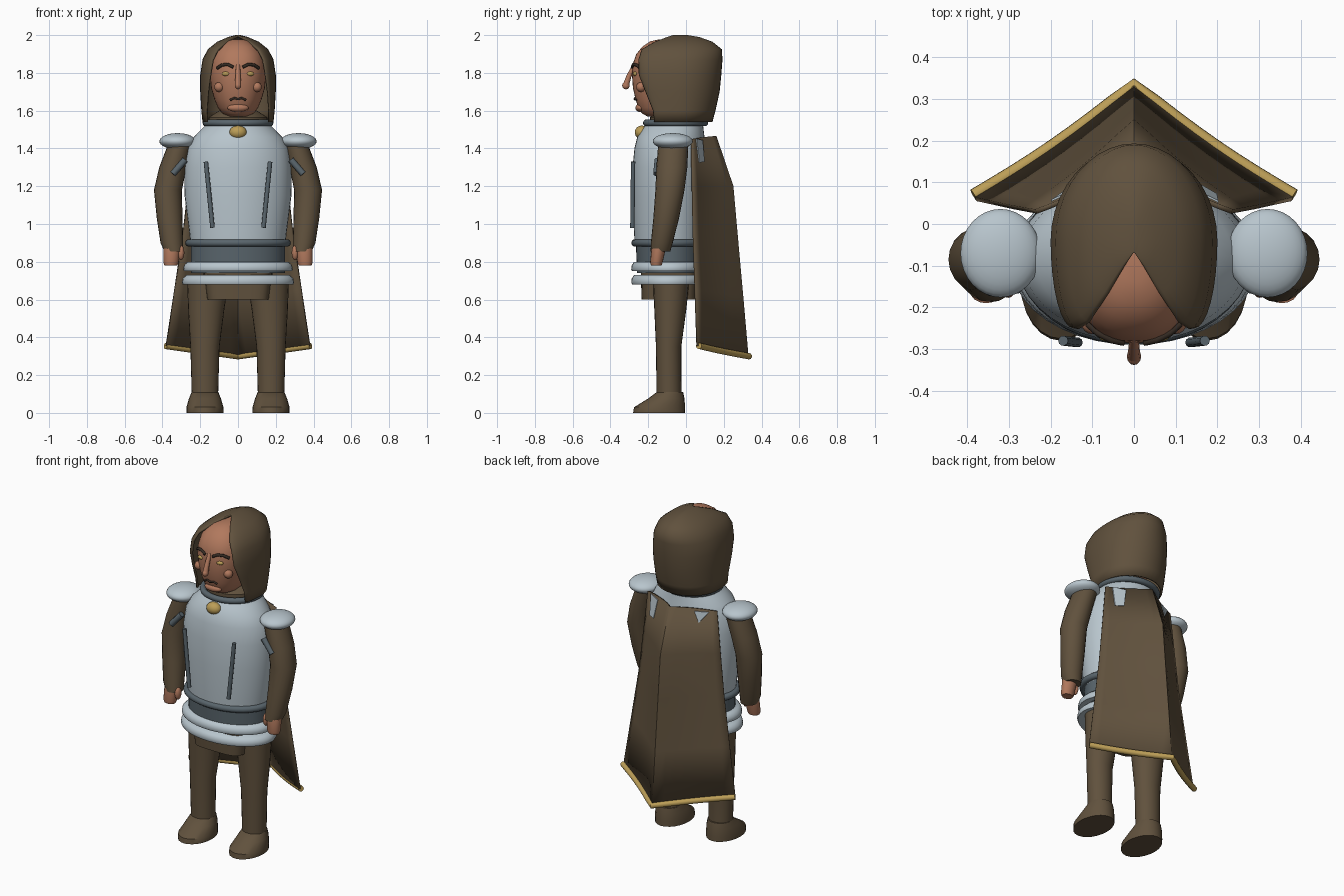
import bpy, bmesh, math
from mathutils import Vector

if "Cube" in bpy.data.objects:
    bpy.data.objects.remove(bpy.data.objects["Cube"])


def mat(name, c):
    m = bpy.data.materials.new(name)
    m.diffuse_color = (*c, 1)
    m.use_nodes = True
    m.node_tree.nodes["Principled BSDF"].inputs["Base Color"].default_value = m.diffuse_color
    return m


BROWN = mat("brown_cloth", (0.118, 0.083, 0.047))
SKIN = mat("skin", (0.44, 0.19, 0.11))
SILVER = mat("silver", (0.48, 0.56, 0.61))
STEEL = mat("dark_steel", (0.10, 0.13, 0.15))
GOLD = mat("gold", (0.5, 0.34, 0.095))
DARK = mat("dark_hair", (0.035, 0.024, 0.017))


def finish(name, bm, m, angle=40):
    bmesh.ops.recalc_face_normals(bm, faces=bm.faces)
    me = bpy.data.meshes.new(name)
    bm.to_mesh(me)
    bm.free()
    me.materials.append(m)
    ob = bpy.data.objects.new(name, me)
    bpy.context.collection.objects.link(ob)
    bpy.ops.object.select_all(action='DESELECT')
    ob.select_set(True)
    bpy.context.view_layer.objects.active = ob
    bpy.ops.object.shade_smooth_by_angle(angle=math.radians(angle))
    return ob


def skin_rows(bm, rows, closed):
    """Bridge rows of points with quads."""
    vs = [[bm.verts.new(p) for p in r] for r in rows]
    n = len(rows[0])
    for a, b in zip(vs, vs[1:]):
        for i in range(n if closed else n - 1):
            j = (i + 1) % n
            bm.faces.new((a[i], a[j], b[j], b[i]))
    return vs


def loft(name, rings, m, n=32, angle=40, p=2.0):
    """Closed body from horizontal superellipses (cx, cy, z, rx, ry)."""
    def rnd(v):
        return math.copysign(abs(v) ** (2 / p), v)
    bm = bmesh.new()
    angs = [2 * math.pi * i / n for i in range(n)]
    rows = [[(cx + rx * rnd(math.cos(a)), cy + ry * rnd(math.sin(a)), z) for a in angs]
            for cx, cy, z, rx, ry in rings]
    vs = skin_rows(bm, rows, True)
    bm.faces.new(vs[0])
    bm.faces.new(vs[-1])
    return finish(name, bm, m, angle)


def ball(name, loc, size, m, seg=24):
    bm = bmesh.new()
    bmesh.ops.create_uvsphere(bm, u_segments=seg, v_segments=seg // 2, radius=1)
    for v in bm.verts:
        v.co = Vector([v.co[k] * size[k] + loc[k] for k in range(3)])
    return finish(name, bm, m, 60)


def tube(name, pts, r, m, n=10):
    """Round rod following a path of points."""
    pts = [Vector(p) for p in pts]
    rs = r if isinstance(r, (list, tuple)) else [r] * len(pts)
    bm = bmesh.new()
    rows = []
    for k, p in enumerate(pts):
        d = (pts[min(k + 1, len(pts) - 1)] - pts[max(k - 1, 0)]).normalized()
        u = d.cross(Vector((0, 1, 0.01))).normalized()
        w = d.cross(u)
        rows.append([p + rs[k] * (u * math.cos(2 * math.pi * i / n) + w * math.sin(2 * math.pi * i / n))
                     for i in range(n)])
    vs = skin_rows(bm, rows, True)
    bm.faces.new(vs[0])
    bm.faces.new(vs[-1])
    return finish(name, bm, m)


def band(name, cy, z, rx, ry, r, m):
    """Elliptical ring with a round section."""
    bm = bmesh.new()
    rows = []
    for i in range(41):
        a = 2 * math.pi * i / 40
        rows.append([((rx + r * math.cos(t)) * math.cos(a), cy + (ry + r * math.cos(t)) * math.sin(a),
                      z + r * math.sin(t)) for t in [k * math.pi / 5 for k in range(10)]])
    skin_rows(bm, rows, True)
    bmesh.ops.remove_doubles(bm, verts=bm.verts, dist=1e-5)
    return finish(name, bm, m, 60)


# Torso armour
loft("breastplate", [(0, -.085, .88, .25, .185), (0, -.085, .95, .257, .19), (0, -.085, 1.15, .283, .198),
                     (0, -.085, 1.3, .282, .198), (0, -.083, 1.4, .268, .19), (0, -.08, 1.46, .235, .178),
                     (0, -.07, 1.5, .195, .163), (0, -.06, 1.53, .165, .15)], SILVER, 40)
loft("skirt_lining", [(0, -.085, .74, .25, .175), (0, -.085, .9, .25, .18)], STEEL, 40)
band("belt", -.085, .9, .26, .185, .02, STEEL)
for i, (z, rx) in enumerate(((.75, .29), (.68, .297))):
    loft(f"waist_plate_{i}", [(0, -.09, z, rx - .005, .195), (0, -.09, z + .01, rx, .2),
                              (0, -.09, z + .03, rx - .004, .198), (0, -.09, z + .05, rx - .022, .185)],
         SILVER, 40, 60)
loft("pelvis", [(0, -.09, .6, .165, .145), (0, -.09, .76, .185, .15)], BROWN, 32, p=4.5)
band("collar", -.055, 1.535, .17, .155, .018, STEEL)
loft("neck", [(0, -.05, 1.46, .16, .14), (0, -.05, 1.565, .155, .14), (0, -.06, 1.6, .1, .1)], BROWN)
ball("clasp", (0, -.235, 1.485), (.046, .036, .036), GOLD)

# Head and face
loft("head", [(0, -.12, 1.57, .055, .085), (0, -.115, 1.585, .083, .118), (0, -.11, 1.615, .106, .142),
              (0, -.1, 1.66, .125, .167), (0, -.1, 1.72, .142, .181), (0, -.1, 1.79, .149, .186),
              (0, -.1, 1.85, .146, .181), (0, -.1, 1.9, .131, .163), (0, -.1, 1.94, .103, .13),
              (0, -.1, 1.967, .065, .09), (0, -.1, 1.978, .025, .04)], SKIN, 40, 60, 2.3)
tube("nose", [(0, -.275, 1.84), (0, -.303, 1.78), (0, -.318, 1.735)], [.011, .014, .017], SKIN)
ball("nose_tip", (0, -.318, 1.733), (.017, .02, .02), SKIN, 16)
ball("lips", (0, -.243, 1.615), (.056, .025, .022), SKIN)
tube("moustache", [(-.042, -.262, 1.656), (-.02, -.27, 1.667), (0, -.271, 1.661),
                   (.02, -.27, 1.667), (.042, -.262, 1.656)], .006, DARK)

# Hood: open-fronted shell, rows of (z, half width, back y, edge x, edge y)
bm = bmesh.new()
rows = []
for z, rx, back, fx, fy in ((1.54, .188, .14, .165, -.168), (1.6, .194, .156, .165, -.175),
                            (1.7, .2, .178, .157, -.215), (1.79, .2, .187, .145, -.25),
                            (1.87, .188, .193, .132, -.252), (1.925, .16, .19, .106, -.235),
                            (1.965, .11, .14, .06, -.165), (1.99, .052, .07, .022, -.1),
                            (2.0, .012, .01, .002, -.07)):
    ym = -.04
    half = []
    for k in range(9):
        s = math.pi / 2 * (1 - k / 8)
        half.append((fx + (rx - fx) * math.cos(s), ym + (fy - ym) * math.sin(s), z))
    for k in range(1, 11):
        t = math.pi / 2 * k / 10
        half.append((rx * math.cos(t), ym + (back - ym) * math.sin(t), z))
    rows.append(half + [(-x, y, zz) for x, y, zz in half[-2::-1]])
vs = skin_rows(bm, rows, False)
bm.faces.new(vs[-1])
hood = finish("hood", bm, BROWN, 50)
mod = hood.modifiers.new("thickness", 'SOLIDIFY')
mod.thickness, mod.offset = .012, -1

# Cape: a sheet with a ridge down the back, rows of (z, half width, edge y, ridge y, ridge drop)
CAPE = ((1.45, .235, .03, .155, .015), (1.2, .262, .035, .245, 0), (.95, .29, .04, .268, -.01),
        (.65, .335, .05, .297, -.03), (.355, .38, .06, .325, -.055))


def cape_point(f, row, out=0):
    z, hx, ye, ym, dz = row
    g = 1 - abs(f)
    return (hx * f, ye + (ym - ye) * g - .012 * math.sin(math.pi * g) + out, z + dz * g)


bm = bmesh.new()
rows = [[cape_point(i / 8 - 1, r) for i in range(17)] for r in CAPE]
skin_rows(bm, rows, False)
cape = finish("cape", bm, BROWN, 35)
mod = cape.modifiers.new("thickness", 'SOLIDIFY')
mod.thickness, mod.offset = .012, 0
tube("cape_hem", [(x * 1.01, y + .008, z) for x, y, z in rows[-1]], .017, GOLD)

# Armour patches showing on the back of the cape: corners as (across, down)
for name, corners in (("right_back_patch", ((.56, .05), (.86, .0), (.8, .5), (.62, .5))),
                      ("left_back_patch", ((-.52, .05), (-.84, .03), (-.62, .3)))):
    bm = bmesh.new()
    layers = []
    for out in (.009, .014):
        layers.append([bm.verts.new(cape_point(f, [a + (b - a) * t for a, b in zip(CAPE[0], CAPE[1])], out))
                       for f, t in corners])
        bm.faces.new(layers[-1])
    for i in range(len(corners)):
        bm.faces.new((layers[0][i - 1], layers[0][i], layers[1][i], layers[1][i - 1]))
    finish(name, bm, SILVER)

# Mirrored parts
for side, s in (("left", -1), ("right", 1)):
    ball(f"{side}_eye", (s * .062, -.268, 1.795), (.024, .014, .012), GOLD, 16)
    tube(f"{side}_brow", [(s * .025, -.284, 1.83), (s * .055, -.278, 1.845),
                          (s * .085, -.262, 1.842), (s * .11, -.24, 1.825)], .0085, DARK)
    ball(f"{side}_cheek", (s * .1, -.238, 1.725), (.026, .026, .026), SKIN, 16)
    ball(f"{side}_pauldron", (s * .32, -.07, 1.438), (.096, .106, .043), SILVER, 32)
    tube(f"{side}_chest_bar", [(s * .17, -.28, 1.33), (s * .135, -.284, .98)], .012, STEEL)
    loft(f"{side}_arm", [(s * .34, -.135, .855, .05, .052), (s * .35, -.128, .9, .06, .058),
                         (s * .362, -.105, 1.03, .068, .068), (s * .371, -.085, 1.18, .074, .077),
                         (s * .345, -.075, 1.3, .072, .082), (s * .31, -.068, 1.41, .065, .08)], BROWN, 20, 50)
    tube(f"{side}_arm_clasp", [(s * .28, -.15, 1.34), (s * .345, -.157, 1.265)], .017, STEEL)
    loft(f"{side}_hand", [(s * .355, -.157, .78, .034, .028), (s * .355, -.157, .795, .04, .033),
                          (s * .35, -.145, .87, .045, .038)], SKIN, 16, 50)
    ball(f"{side}_thumb", (s * .302, -.155, .848), (.018, .022, .04), SKIN, 16)
    loft(f"{side}_leg", [(s * .175, -.09, .1, .07, .066), (s * .175, -.092, .35, .077, .067),
                         (s * .168, -.083, .55, .096, .085), (s * .158, -.078, .72, .112, .097)], BROWN, 24)
    loft(f"{side}_shoe", [(s * .175, -.142, 0, .097, .138), (s * .175, -.14, .03, .098, .135),
                          (s * .175, -.105, .075, .085, .097), (s * .175, -.085, .11, .071, .07)], BROWN, 24)
